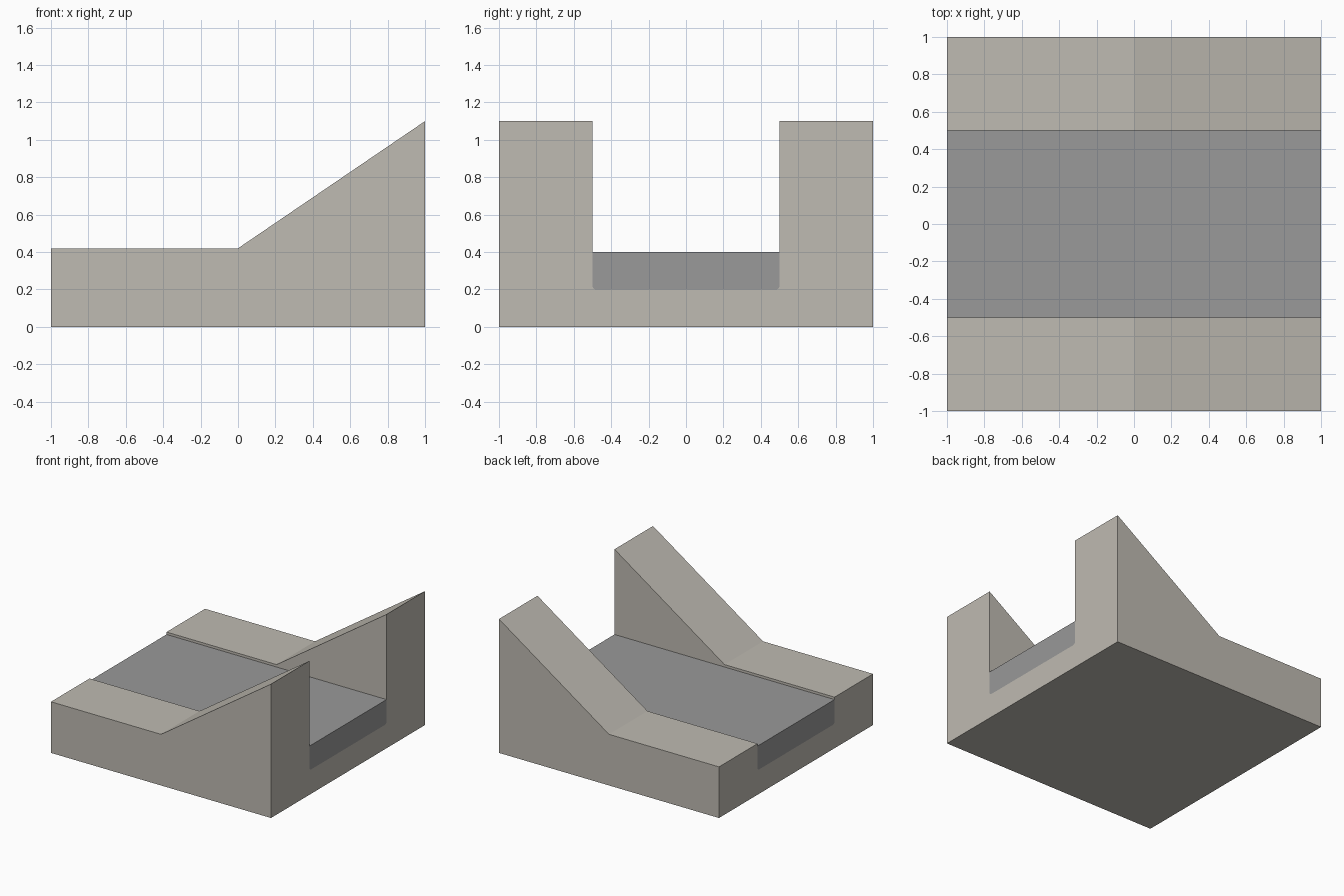
import bpy
import bmesh
from math import pi, sin, cos
from mathutils import Vector

default_cube = bpy.data.objects.get("Cube")
if default_cube:
    bpy.data.objects.remove(default_cube, do_unlink=True)


def make_material(name, colour):
    mat = bpy.data.materials.new(name)
    mat.use_nodes = True
    mat.diffuse_color = colour
    mat.node_tree.nodes["Principled BSDF"].inputs["Base Color"].default_value = colour
    return mat


def extrude_profile(name, points, direction, mat):
    """Solid prism made by sweeping a closed profile along a direction."""
    bm = bmesh.new()
    face = bm.faces.new([bm.verts.new(p) for p in points])
    swept = bmesh.ops.extrude_face_region(bm, geom=[face])["geom"]
    verts = [g for g in swept if isinstance(g, bmesh.types.BMVert)]
    bmesh.ops.translate(bm, verts=verts, vec=Vector(direction))
    bmesh.ops.recalc_face_normals(bm, faces=bm.faces)
    mesh = bpy.data.meshes.new(name)
    bm.to_mesh(mesh)
    bm.free()
    mesh.materials.append(mat)
    obj = bpy.data.objects.new(name, mesh)
    bpy.context.collection.objects.link(obj)
    return obj


def channel_profile(x, top, bottom=0.2, half=0.5, radius=0.02, steps=4):
    """Rectangle across y with rounded lower corners."""
    right = []
    for i in range(steps + 1):
        a = pi / 2 * i / steps
        right.append((x, half - radius + radius * cos(a), bottom + radius - radius * sin(a)))
    left = [(px, -py, pz) for px, py, pz in reversed(right)]
    return [(x, half, top)] + right + left + [(x, -half, top)]


stone = make_material("warm grey stone", (0.52, 0.495, 0.445, 1))
asphalt = make_material("mid grey paving", (0.319, 0.319, 0.319, 1))

# Body with a flat half and a rising half
side = [(-1, 0), (1, 0), (1, 1.1), (0, 0.42), (-1, 0.42)]
body = extrude_profile("stone_body", [(x, -1, z) for x, z in side], (0, 2, 0), stone)

# Channel running through the body
cutter = extrude_profile("channel_cutter", channel_profile(-1.2, 1.5), (2.4, 0, 0), stone)
cutter.hide_render = True
cutter.hide_viewport = True
cut = body.modifiers.new("channel", "BOOLEAN")
cut.operation = "DIFFERENCE"
cut.solver = "EXACT"
cut.object = cutter

# Paved deck filling the bottom of the channel
extrude_profile("paved_deck", channel_profile(-1, 0.4), (2, 0, 0), asphalt)
